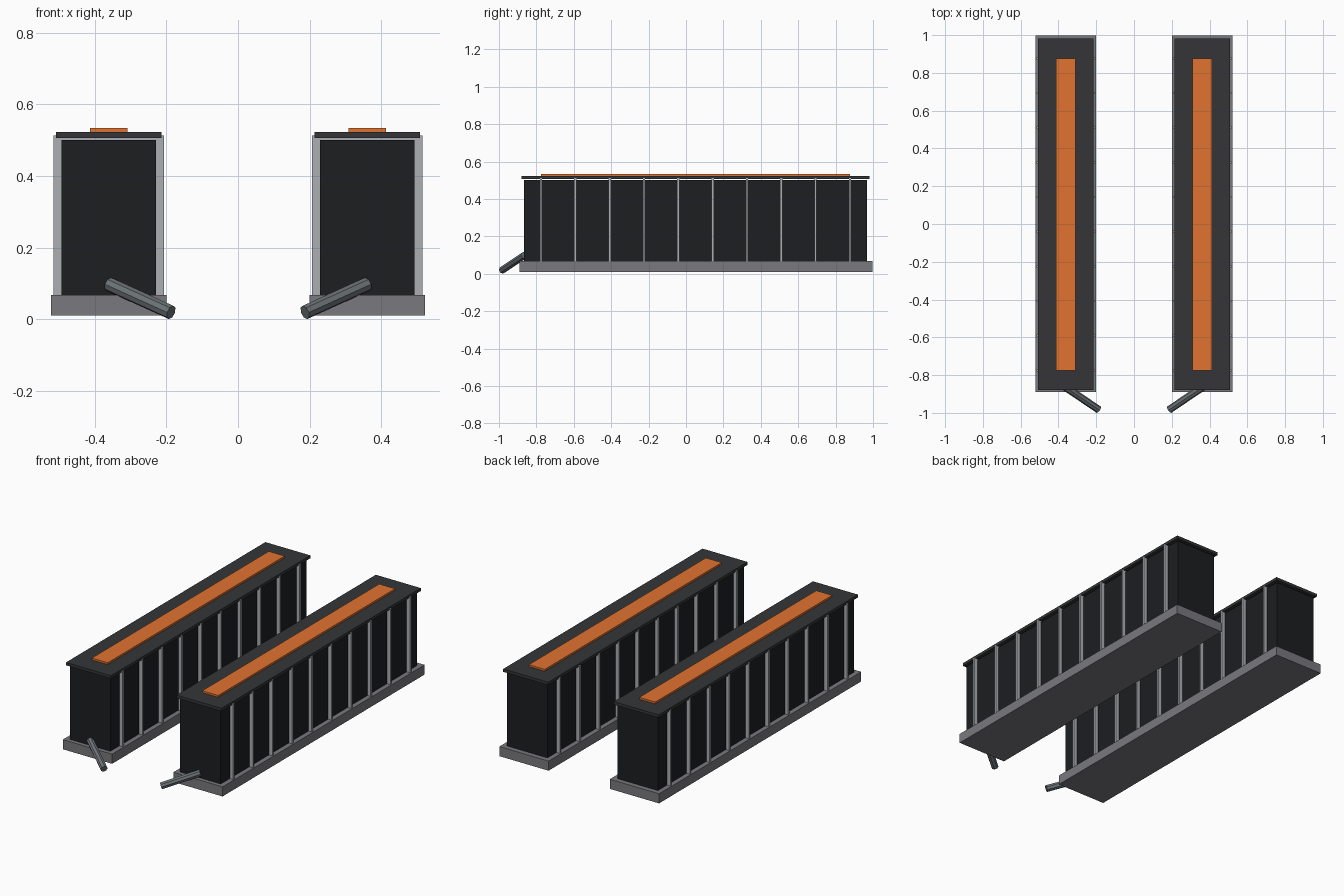
import bpy, bmesh
from mathutils import Matrix, Vector

if "Cube" in bpy.data.objects:
    bpy.data.objects.remove(bpy.data.objects["Cube"])

CX, CY = 0.361, 0.051      # centre of the right-hand unit; the left one is mirrored


def material(name, rgb):
    m = bpy.data.materials.new(name)
    m.diffuse_color = (*rgb, 1)
    m.use_nodes = True
    m.node_tree.nodes["Principled BSDF"].inputs["Base Color"].default_value = m.diffuse_color
    return m


def finish(name, bm, mat, array=None):
    mesh = bpy.data.meshes.new(name)
    bm.to_mesh(mesh)
    bm.free()
    mesh.materials.append(mat)
    ob = bpy.data.objects.new(name, mesh)
    bpy.context.collection.objects.link(ob)
    if array:
        count, step = array
        mod = ob.modifiers.new("repeat", "ARRAY")
        mod.count = count
        mod.use_relative_offset = False
        mod.use_constant_offset = True
        mod.constant_offset_displace = (0, step, 0)
    ob.modifiers.new("mirror", "MIRROR").use_mirror_merge = False
    return ob


def box(name, width, y0, y1, z0, z1, mat, array=None):
    bm = bmesh.new()
    centre = Matrix.Translation((CX, (y0 + y1) / 2, (z0 + z1) / 2))
    size = Matrix.Diagonal((width, y1 - y0, z1 - z0, 1))
    bmesh.ops.create_cube(bm, size=1, matrix=centre @ size)
    return finish(name, bm, mat, array)


def rod(name, a, b, radius, sides, mat):
    a, b = Vector(a), Vector(b)
    turn = (b - a).to_track_quat('Z', 'Y').to_matrix().to_4x4()
    bm = bmesh.new()
    bmesh.ops.create_cone(bm, cap_ends=True, segments=sides, radius1=radius,
                          radius2=radius, depth=(b - a).length,
                          matrix=Matrix.Translation((a + b) / 2) @ turn)
    return finish(name, bm, mat)


black = material("black", (0.012, 0.013, 0.015))
dark = material("dark_grey", (0.035, 0.036, 0.038))
steel = material("steel", (0.19, 0.19, 0.21))
light = material("light_grey", (0.42, 0.43, 0.45))
pipe = material("pipe_grey", (0.15, 0.17, 0.18))
orange = material("orange", (0.75, 0.17, 0.03))

# Plinth, main body, lid and coloured strip
box("base", 0.322, -0.89, 0.997, 0.01, 0.067, steel)
box("body", 0.265, -0.866, 0.968, 0.06, 0.50, black)
box("lid", 0.294, -0.88, 0.981, 0.506, 0.523, dark)
box("top_strip", 0.104, -0.775, 0.877, 0.523, 0.534, orange)

# Row of thin dividing plates showing as ribs on both sides
box("rib", 0.308, -0.781, -0.769, 0.06, 0.513, light, array=(10, 0.1835))

# Slanted pipe leaving the front face
rod("pipe", (0.187, -0.983, 0.019), (0.361, -0.865, 0.098), 0.02, 8, pipe)
